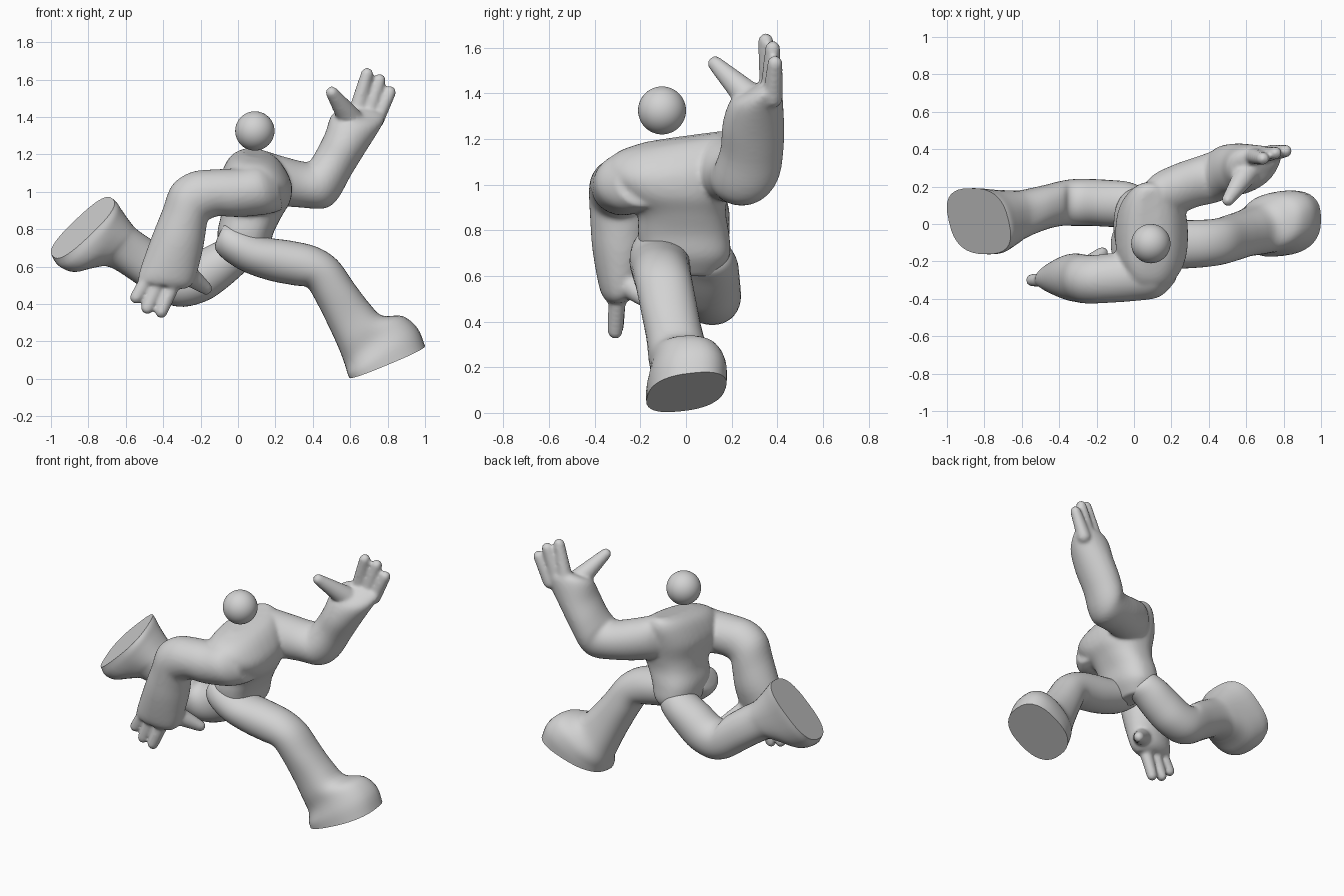
import bpy, bmesh, math
from mathutils import Vector

clay = bpy.data.materials.new("light grey clay")
clay.diffuse_color = (0.65, 0.65, 0.65, 1)


def sq(v, n):
    """Superellipse shaping of a sine or cosine."""
    return math.copysign(abs(v) ** (2 / n), v)


def loft(bm, rows, n0=2.0, n1=2.0, grow=0.0, steps=4, seg=36):
    """Skin rounded sections. Row: two edge points (x1,z1,x2,z2), y centre, y half-width,
    then optional side-axis skew (x,z) and edge skew in y. n0..n1: squareness along the loft."""
    rows = [tuple(r) + (0,) * (9 - len(r)) for r in rows]
    dense = []
    for i in range(len(rows) - 1):
        a, b, c, d = (rows[max(0, min(len(rows) - 1, i + k))] for k in (-1, 0, 1, 2))
        for s in range(steps):
            t = s / steps
            dense.append([0.5 * (2 * q + (r - p) * t + (2 * p - 5 * q + 4 * r - w) * t * t
                                 + (3 * q - p - 3 * r + w) * t ** 3)
                          for p, q, r, w in zip(a, b, c, d)])
    dense.append(rows[-1])
    rings = []
    for i, (x1, z1, x2, z2, y, b, qx, qz, py) in enumerate(dense):
        n = n0 + (n1 - n0) * (i / (len(dense) - 1)) ** 2
        c = Vector(((x1 + x2) / 2, y, (z1 + z2) / 2))
        p = Vector(((x1 - x2) / 2, py, (z1 - z2) / 2))
        p *= 1 + grow / p.length
        q = Vector((qx, b + grow, qz))
        rings.append([bm.verts.new(c + p * sq(math.cos(2 * math.pi * k / seg), n)
                                   + q * sq(math.sin(2 * math.pi * k / seg), n)) for k in range(seg)])
    faces = [bm.faces.new(rings[0][::-1]), bm.faces.new(rings[-1])]
    for r, s in zip(rings, rings[1:]):
        for k in range(seg):
            j = (k + 1) % seg
            faces.append(bm.faces.new((r[k], r[j], s[j], s[k])))
    bmesh.ops.recalc_face_normals(bm, faces=faces)


def finger(bm, base, tip, r0, r1=0.034):
    """Tapered capsule: the hull of two balls."""
    tmp = bmesh.new()
    for p, r in ((base, r0), (tip, r1)):
        made = bmesh.ops.create_icosphere(tmp, subdivisions=3, radius=r)["verts"]
        bmesh.ops.translate(tmp, verts=made, vec=p)
    pts = [v.co.copy() for v in tmp.verts]
    tmp.free()
    verts = [bm.verts.new(p) for p in pts]
    bmesh.ops.convex_hull(bm, input=verts)
    loose = [v for v in verts if v.is_valid and not v.link_faces]
    bmesh.ops.delete(bm, geom=loose, context="VERTS")


def finish(bm, name, angle=None):
    me = bpy.data.meshes.new(name)
    bm.to_mesh(me)
    bm.free()
    me.materials.append(clay)
    ob = bpy.data.objects.new(name, me)
    bpy.context.collection.objects.link(ob)
    me.polygons.foreach_set("use_smooth", [True] * len(me.polygons))
    if angle:
        bpy.ops.object.select_all(action="DESELECT")
        ob.select_set(True)
        bpy.context.view_layer.objects.active = ob
        bpy.ops.object.shade_smooth_by_angle(angle=math.radians(angle))
    return ob


# Torso, arms and hands, fused into one smooth skin
bm = bmesh.new()
loft(bm, [(-.01, .60, .10, .60, 0, .12), (-.09, .68, .16, .68, 0, .19),
          (-.11, .78, .19, .78, -.01, .20), (-.09, .88, .235, .87, -.02, .195),
          (-.09, .96, .28, .95, -.05, .235), (-.10, 1.05, .287, 1.04, -.065, .275, 0, .02),
          (-.07, 1.14, .25, 1.12, -.06, .285, 0, .035), (-.03, 1.19, .20, 1.175, -.04, .25, 0, .035),
          (.03, 1.215, .14, 1.205, 0, .18, 0, .025)], 2.4, 2.4)
# right arm, swung back
loft(bm, [(.20, 1.12, .24, .91, -.18, .12), (.11, 1.14, .16, .885, -.24, .145),
          (0, 1.12, 0, .87, -.275, .132), (-.12, 1.115, -.10, .875, -.287, .128),
          (-.25, 1.10, -.15, .86, -.295, .125), (-.35, 1.03, -.165, .85, -.295, .125),
          (-.40, .90, -.175, .80, -.29, .125), (-.46, .75, -.195, .68, -.285, .12),
          (-.52, .58, -.24, .52, -.29, .085), (-.53, .52, -.29, .48, -.30, .05)], grow=.005)
# left arm, swung forward
loft(bm, [(0, 1.17, .03, .95, .05, .10), (.10, 1.22, .10, .95, .12, .135),
          (.22, 1.19, .22, .93, .18, .135), (.33, 1.16, .34, .92, .225, .13),
          (.38, 1.155, .46, .915, .25, .135), (.395, 1.17, .53, .965, .27, .14),
          (.43, 1.23, .60, 1.09, .29, .133), (.47, 1.31, .68, 1.22, .295, .13),
          (.50, 1.40, .75, 1.33, .31, .11), (.54, 1.435, .78, 1.39, .345, .07),
          (.60, 1.455, .775, 1.42, .365, .045)], grow=.005)
# fingers and thumbs: base, tip, base radius
for base, tip, r in [((-.48, -.30, .54), (-.545, -.30, .435), .04),
                     ((-.42, -.30, .52), (-.485, -.305, .378), .04),
                     ((-.345, -.30, .51), (-.41, -.31, .357), .04),
                     ((-.30, -.27, .58), (-.17, -.155, .482), .065),
                     ((.635, .365, 1.43), (.69, .35, 1.63), .045),
                     ((.69, .37, 1.41), (.757, .38, 1.597), .045),
                     ((.735, .38, 1.38), (.812, .39, 1.532), .045),
                     ((.60, .27, 1.39), (.502, .128, 1.53), .065)]:
    finger(bm, Vector(base), Vector(tip), r)
body = finish(bm, "torso_and_arms")
remesh = body.modifiers.new("fuse", "REMESH")
remesh.mode = "VOXEL"
remesh.voxel_size = 0.011
remesh.use_smooth_shade = True
soft = body.modifiers.new("soften", "SMOOTH")
soft.factor = 0.5
soft.iterations = 8

# Front leg with flat-soled boot
bm = bmesh.new()
loft(bm, [(-.09, .80, -.12, .73, -.11, .04), (-.06, .83, -.12, .69, -.11, .09),
          (.03, .805, -.07, .635, -.115, .122),
          (.15, .757, .03, .573, -.115, .132), (.28, .738, .17, .525, -.11, .13),
          (.42, .705, .30, .50, -.105, .127), (.53, .635, .37, .487, -.095, .125),
          (.62, .51, .42, .41, -.075, .125), (.70, .405, .49, .27, -.05, .125),
          (.77, .338, .54, .16, -.03, .135), (.88, .335, .57, .08, 0, .155, 0, .01, .01),
          (.96, .27, .585, .03, .002, .172, 0, .018, .025),
          (1.0, .175, .595, .007, .002, .172, 0, .018, .025)], 2, 2.5)
finish(bm, "right_leg", 45)

# Back leg, bent, sole turned up and outwards
bm = bmesh.new()
loft(bm, [(.02, .78, .09, .68, .06, .06), (-.02, .78, .09, .62, .09, .10),
          (-.10, .74, .03, .565, .105, .12), (-.20, .69, -.06, .487, .11, .125),
          (-.29, .638, -.16, .42, .115, .125), (-.345, .638, -.29, .385, .115, .125),
          (-.38, .68, -.40, .41, .11, .12), (-.45, .735, -.53, .50, .085, .12),
          (-.53, .79, -.68, .595, .05, .13), (-.57, .83, -.77, .595, .035, .145, -.01, .01),
          (-.62, .90, -.88, .575, .02, .165, -.025, .025),
          (-.65, .945, -.96, .605, .015, .176, -.04, .04),
          (-.67, .962, -.99, .655, .015, .176, -.04, .04)], 2, 2.7)
finish(bm, "left_leg", 45)

# Ball head
bm = bmesh.new()
bmesh.ops.create_uvsphere(bm, u_segments=48, v_segments=24, radius=0.105)
bmesh.ops.translate(bm, verts=bm.verts, vec=(.09, -.105, 1.325))
finish(bm, "head")
